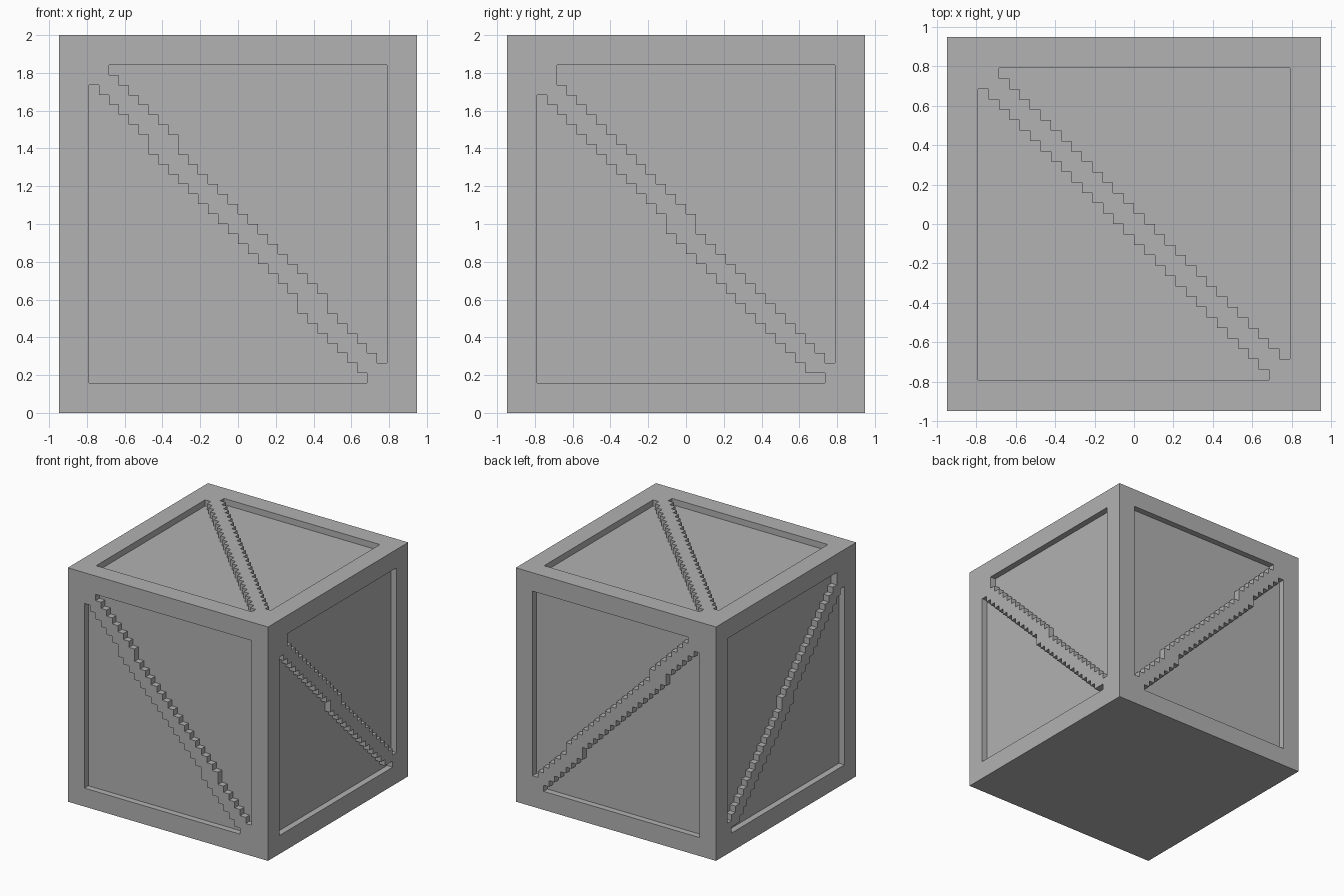
import bpy, bmesh
from mathutils import Vector

UNIT = 2 / 38            # one step of the stairs
HALF, TALL = 18, 38      # half width and height in steps
INSET = 3                # frame width in steps

old = bpy.data.objects.get("Cube")
if old:
    bpy.data.objects.remove(old, do_unlink=True)

grey = bpy.data.materials.new("crate_grey")
grey.use_nodes = True
colour = (0.445, 0.445, 0.445, 1)
grey.diffuse_color = colour
grey.node_tree.nodes["Principled BSDF"].inputs["Base Color"].default_value = colour


def finish(bm, name):
    """Turn a bmesh into a linked object in real size."""
    bmesh.ops.recalc_face_normals(bm, faces=bm.faces)
    bmesh.ops.scale(bm, vec=(UNIT,) * 3, verts=bm.verts)
    mesh = bpy.data.meshes.new(name)
    bm.to_mesh(mesh)
    bm.free()
    mesh.materials.append(grey)
    obj = bpy.data.objects.new(name, mesh)
    bpy.context.collection.objects.link(obj)
    return obj


def stairs(columns, height, base):
    """Outline of a triangular panel with a stepped diagonal edge."""
    pts = [(columns[0] - 15, base)]
    for i in columns:
        for p in ((i - 15, height(i)), (i - 14, height(i))):
            if p != pts[-1]:
                pts.append(p)
    return pts + [(columns[-1] - 14, base)]


def prism(bm, outline, place, start, depth):
    """Extrude an outline; place maps (u, v, d) to x, y, z."""
    face = bm.faces.new([bm.verts.new(place(u, v, start)) for u, v in outline])
    new = bmesh.ops.extrude_face_region(bm, geom=[face])["geom"]
    shift = Vector(place(0, 0, depth)) - Vector(place(0, 0, 0))
    bmesh.ops.translate(bm, vec=shift, verts=[g for g in new if isinstance(g, bmesh.types.BMVert)])


# Stepped diagonals: front and back, the two sides, the top
def front_edge(i):
    return 36 - i - (i >= 9) - (i >= 24)


def side_edge(i):
    return 35 - i - (i >= 16)


def top_edge(i):
    return 16 - i


def pair(edge, last, low, high):
    """The upper and lower panel on either side of the diagonal brace."""
    upper = stairs(range(2, 30), edge, high)
    lower = stairs(range(last), lambda i: max(edge(i + 3), low + 1), low)
    return upper, lower


front_panels = pair(front_edge, 28, INSET, TALL - INSET)
side_panels = pair(side_edge, 29, INSET, TALL - INSET)
top_panels = pair(top_edge, 28, INSET - HALF, HALF - INSET)

# Recess cutters, one step deep
bm = bmesh.new()
for sign in (-1, 1):
    for outline in front_panels:
        prism(bm, outline, lambda u, v, d: (u, d * sign, v), HALF - 1, 2)
    for outline in side_panels:
        prism(bm, outline, lambda u, v, d: (d * sign, u, v), HALF - 1, 2)
for outline in top_panels:
    prism(bm, outline, lambda u, v, d: (u, v, d), TALL - 1, 2)
cutter = finish(bm, "panel_recess_cutter")
cutter.hide_render = True

# Crate body
bm = bmesh.new()
bmesh.ops.create_cube(bm, size=1)
bmesh.ops.scale(bm, vec=(2 * HALF, 2 * HALF, TALL), verts=bm.verts)
bmesh.ops.translate(bm, vec=(0, 0, TALL / 2), verts=bm.verts)
crate = finish(bm, "crate")

cut = crate.modifiers.new("panel_recesses", 'BOOLEAN')
cut.operation = 'DIFFERENCE'
cut.solver = 'EXACT'
cut.object = cutter
bpy.context.view_layer.objects.active = crate
crate.select_set(True)
bpy.ops.object.modifier_apply(modifier=cut.name)
bpy.data.objects.remove(cutter, do_unlink=True)
